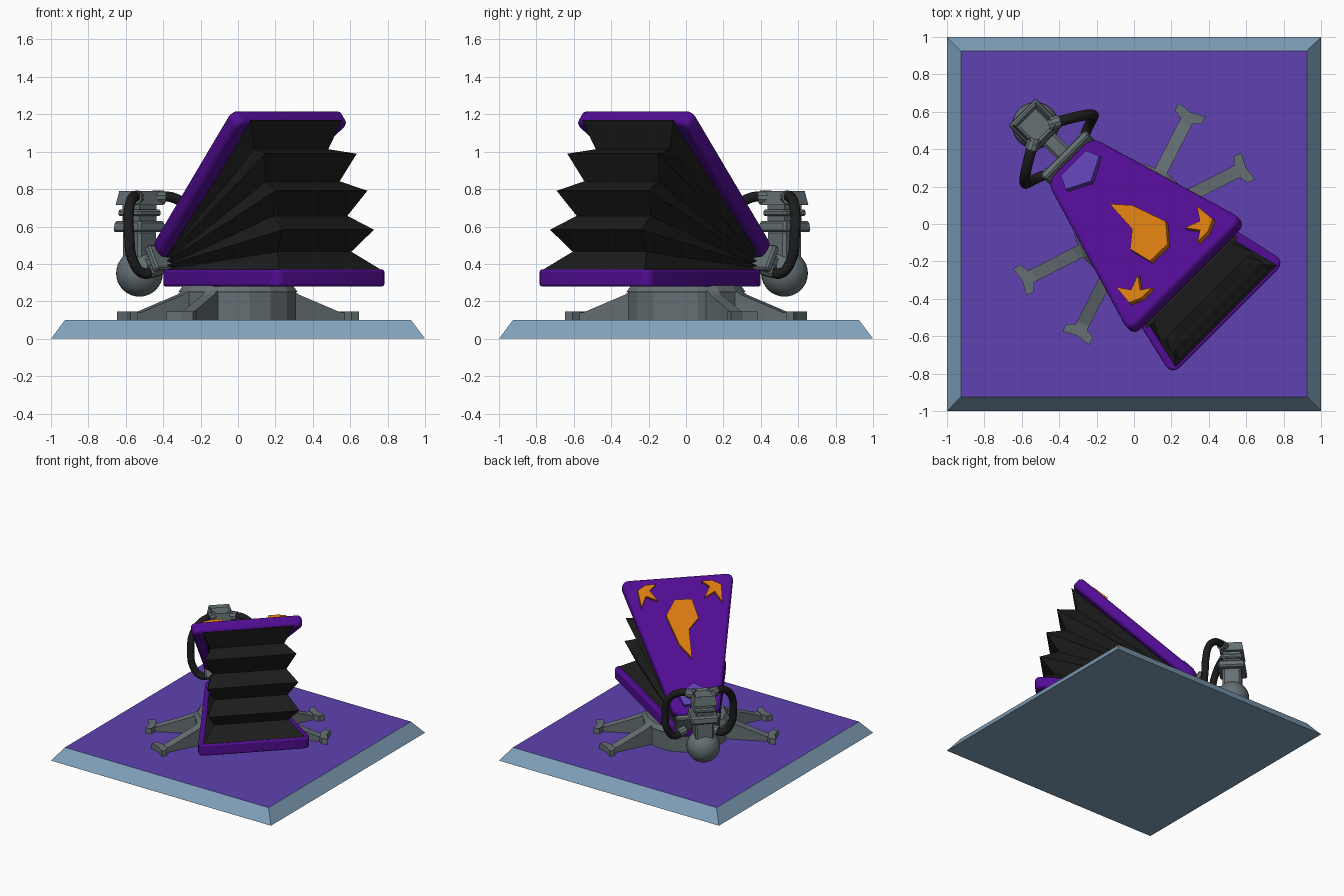
import bpy, bmesh, math
from mathutils import Matrix, Vector

if "Cube" in bpy.data.objects:
    bpy.data.objects.remove(bpy.data.objects["Cube"], do_unlink=True)


def material(name, r, g, b):
    m = bpy.data.materials.new(name)
    m.use_nodes = True
    m.diffuse_color = (r, g, b, 1)
    m.node_tree.nodes["Principled BSDF"].inputs["Base Color"].default_value = (r, g, b, 1)
    return m


STEEL = material("blue_steel", 0.22, 0.36, 0.50)
FLOOR = material("floor_violet", 0.115, 0.055, 0.44)
PURPLE = material("deep_purple", 0.085, 0.004, 0.30)
ORANGE = material("orange", 0.70, 0.20, 0.005)
GREY = material("iron_grey", 0.13, 0.16, 0.17)
BLACK = material("black_leather", 0.012, 0.012, 0.012)

# The bellows lie on a diagonal: local x runs nozzle to mouth, local y across
DIAG = Matrix.Rotation(math.radians(-45), 4, 'Z')


def finish(name, bm, mat, matrix, bevel=0, smooth=False):
    bmesh.ops.recalc_face_normals(bm, faces=bm.faces)
    me = bpy.data.meshes.new(name)
    bm.to_mesh(me)
    bm.free()
    me.materials.append(mat)
    ob = bpy.data.objects.new(name, me)
    bpy.context.collection.objects.link(ob)
    ob.matrix_world = matrix
    if bevel:
        mod = ob.modifiers.new("edge_bevel", 'BEVEL')
        mod.width, mod.segments = bevel, 3 if smooth else 1
        mod.limit_method, mod.angle_limit = 'ANGLE', math.radians(40)
    if smooth:
        bpy.ops.object.select_all(action='DESELECT')
        ob.select_set(True)
        bpy.context.view_layer.objects.active = ob
        bpy.ops.object.shade_smooth_by_angle(angle=math.radians(40))
    return ob


def prism(name, pts, z0, z1, mat, matrix=DIAG, top=1, corner=0, bevel=0, smooth=False, recess=0):
    """Extrude an outline from z0 to z1, optionally tapered, rounded or recessed."""
    bm = bmesh.new()
    n = len(pts)
    low = [bm.verts.new((x, y, z0)) for x, y in pts]
    high = [bm.verts.new((x * top, y * top, z1)) for x, y in pts]
    bm.faces.new(low)
    lid = bm.faces.new(high)
    for i in range(n):
        bm.faces.new((low[i], low[(i + 1) % n], high[(i + 1) % n], high[i]))
    if recess:
        bmesh.ops.recalc_face_normals(bm, faces=bm.faces)
        bmesh.ops.inset_region(bm, faces=[lid], thickness=recess)
        bmesh.ops.translate(bm, verts=lid.verts, vec=(0, 0, -recess))
    if corner:
        upright = [e for e in bm.edges if abs(e.verts[0].co.z - e.verts[1].co.z) > 1e-4]
        bmesh.ops.bevel(bm, geom=upright, offset=corner, segments=4, profile=0.5, affect='EDGES')
    return finish(name, bm, mat, matrix, bevel, smooth)


def box(x, y, cx=0, cy=0):
    return [(cx - x, cy - y), (cx + x, cy - y), (cx + x, cy + y), (cx - x, cy + y)]


def ngon(r, n):
    return [(r * math.cos(math.tau * (i + .5) / n), r * math.sin(math.tau * (i + .5) / n)) for i in range(n)]


# Base slab with sloping rim and violet top
base = prism("base_slab", box(1, 1), 0, 0.1, STEEL, Matrix(), top=0.925)
base.data.materials.append(FLOOR)
for p in base.data.polygons:
    p.material_index = 1 if p.normal.z > 0.9 else 0

# Round pedestal and four splayed legs with cross-bar feet
prism("pedestal", ngon(0.315, 16), 0.1, 0.25, GREY)
prism("pedestal_lip", ngon(0.325, 16), 0.25, 0.285, GREY, top=0.92)
# leg profile drawn in the x-y plane, then stood upright
leg_profile = [(0.2, 0.1), (0.66, 0.1), (0.66, 0.14), (0.6, 0.14), (0.35, 0.235), (0.31, 0.26), (0.2, 0.26)]
for i, deg in enumerate((27, 63, 207, 243)):
    turn = Matrix.Rotation(math.radians(deg), 4, 'Z')
    prism(f"leg_{i}", leg_profile, -0.035, 0.035, GREY, turn @ Matrix.Rotation(math.radians(90), 4, 'X'))
    foot = [(0.62, -0.04), (0.64, -0.08), (0.685, -0.08), (0.67, 0),
            (0.685, 0.08), (0.64, 0.08), (0.62, 0.04)]
    prism(f"foot_{i}", foot, 0.1, 0.145, GREY, turn)

# Two tapering boards, the upper one tilted open
TILT = math.radians(40)
LENGTH, THICK = 1.14, 0.09
START, START_Z = -0.44, 0.425
board = [(0, -0.17), (LENGTH, -0.43), (LENGTH, 0.43), (0, 0.17)]
UPPER = DIAG @ Matrix.Translation((START, 0, START_Z)) @ Matrix.Rotation(-TILT, 4, 'Y')
prism("lower_board", board, 0.28, 0.37, PURPLE, DIAG @ Matrix.Translation((-0.425, 0, 0)),
      corner=0.06, bevel=0.012, smooth=True)
prism("upper_board", board, 0, THICK, PURPLE, UPPER, corner=0.06, bevel=0.025, smooth=True)

# Raised emblems on the upper board, given by horizontal position
RAISE = 0.028


def emblem(name, pts, mat, side=1):
    shift = (THICK + RAISE) * math.sin(TILT) - START
    flat = [((u + shift) / math.cos(TILT), v * side) for u, v in pts]
    prism(name, flat, THICK - 0.01, THICK + RAISE, mat, UPPER)


emblem("centre_emblem", [(-.168, -.016), (-.078, .064), (.109, .13), (.203, .05),
                         (.2, -.08), (.08, -.109), (.012, -.026)], ORANGE)
claw = [(.17, .306), (.278, .316), (.308, .25), (.308, .173), (.272, .227), (.206, .178), (.238, .26)]
emblem("left_claw_emblem", claw, ORANGE)
emblem("right_claw_emblem", claw, ORANGE, -1)
emblem("pentagon_plate", [(-.325, 0), (-.39, .127), (-.46, .095), (-.46, -.095), (-.39, -.127)], FLOOR)

# Pleated leather: fanned layers alternating ridge and valley
bm = bmesh.new()
layers = []
for k in range(9):
    t = k / 8
    reach, wide, narrow = (0.98, 0.28, 0.10) if k % 2 else (1.1, 0.345, 0.14)
    if k == 0:
        wide = 0.385
    x0, z0 = -0.4, 0.368 + 0.095 * t
    x1, z1 = x0 + reach * math.cos(TILT * t), z0 + reach * math.sin(TILT * t)
    layers.append([bm.verts.new(c) for c in
                   ((x0, -narrow, z0), (x1, -wide, z1), (x1, wide, z1), (x0, narrow, z0))])
for a, b in zip(layers, layers[1:]):
    for i in range(4):
        j = (i + 1) % 4
        bm.faces.new((a[i], a[j], b[j], b[i]))
bm.faces.new(layers[0])
bm.faces.new(layers[-1])
finish("bellows_pleats", bm, BLACK, DIAG)

# Nozzle plate and neck at the narrow end
prism("nozzle_plate", box(0.022, 0.17), -0.075, 0.075, GREY,
      DIAG @ Matrix.Translation((-0.49, 0, 0.43)) @ Matrix.Rotation(math.radians(-28), 4, 'Y'), bevel=0.01)
prism("nozzle_neck", box(0.09, 0.045, -0.58), 0.35, 0.44, GREY, bevel=0.015)

# Ball joint and stacked valve column
COLUMN = DIAG @ Matrix.Translation((-0.745, 0, 0))
bm = bmesh.new()
bmesh.ops.create_uvsphere(bm, u_segments=32, v_segments=16, radius=0.125)
finish("ball_joint", bm, GREY, COLUMN @ Matrix.Translation((0, 0, 0.35)), smooth=True)
prism("column_stem", box(0.07, 0.07), 0.42, 0.58, GREY, COLUMN, bevel=0.015)
prism("column_collar", box(0.105, 0.105), 0.57, 0.63, GREY, COLUMN, top=0.93, bevel=0.012)
prism("column_waist", box(0.065, 0.065), 0.62, 0.74, GREY, COLUMN)
prism("column_band", box(0.085, 0.085), 0.655, 0.69, GREY, COLUMN, bevel=0.01)
prism("column_cap", box(0.09, 0.09), 0.715, 0.79, GREY, COLUMN, top=0.85, recess=0.018)

# Curved hoses on either side, with sockets at both ends
hose_path = [(-.69, .07, .755), (-.645, .15, .755), (-.59, .235, .68), (-.565, .257, .55),
             (-.555, .24, .42), (-.535, .18, .35), (-.5, .11, .37)]
for side, label in ((1, "left"), (-1, "right")):
    cu = bpy.data.curves.new(f"{label}_hose", 'CURVE')
    cu.dimensions = '3D'
    cu.bevel_depth, cu.bevel_resolution, cu.use_fill_caps = 0.028, 3, True
    sp = cu.splines.new('BEZIER')
    sp.bezier_points.add(len(hose_path) - 1)
    for bp, (x, y, z) in zip(sp.bezier_points, hose_path):
        bp.co = (x, y * side, z)
        bp.handle_left_type = bp.handle_right_type = 'AUTO'
    cu.materials.append(BLACK)
    ob = bpy.data.objects.new(f"{label}_hose", cu)
    bpy.context.collection.objects.link(ob)
    ob.matrix_world = DIAG
    for end, (a, b) in (("upper", hose_path[:2]), ("lower", hose_path[:-3:-1])):
        a, b = (Vector((p[0], p[1] * side, p[2])) for p in (a, b))
        aim = (b - a).to_track_quat('Z', 'Y').to_matrix().to_4x4()
        prism(f"{label}_{end}_socket", ngon(0.037, 10), -0.02, 0.045, GREY,
              DIAG @ Matrix.Translation(a) @ aim)
